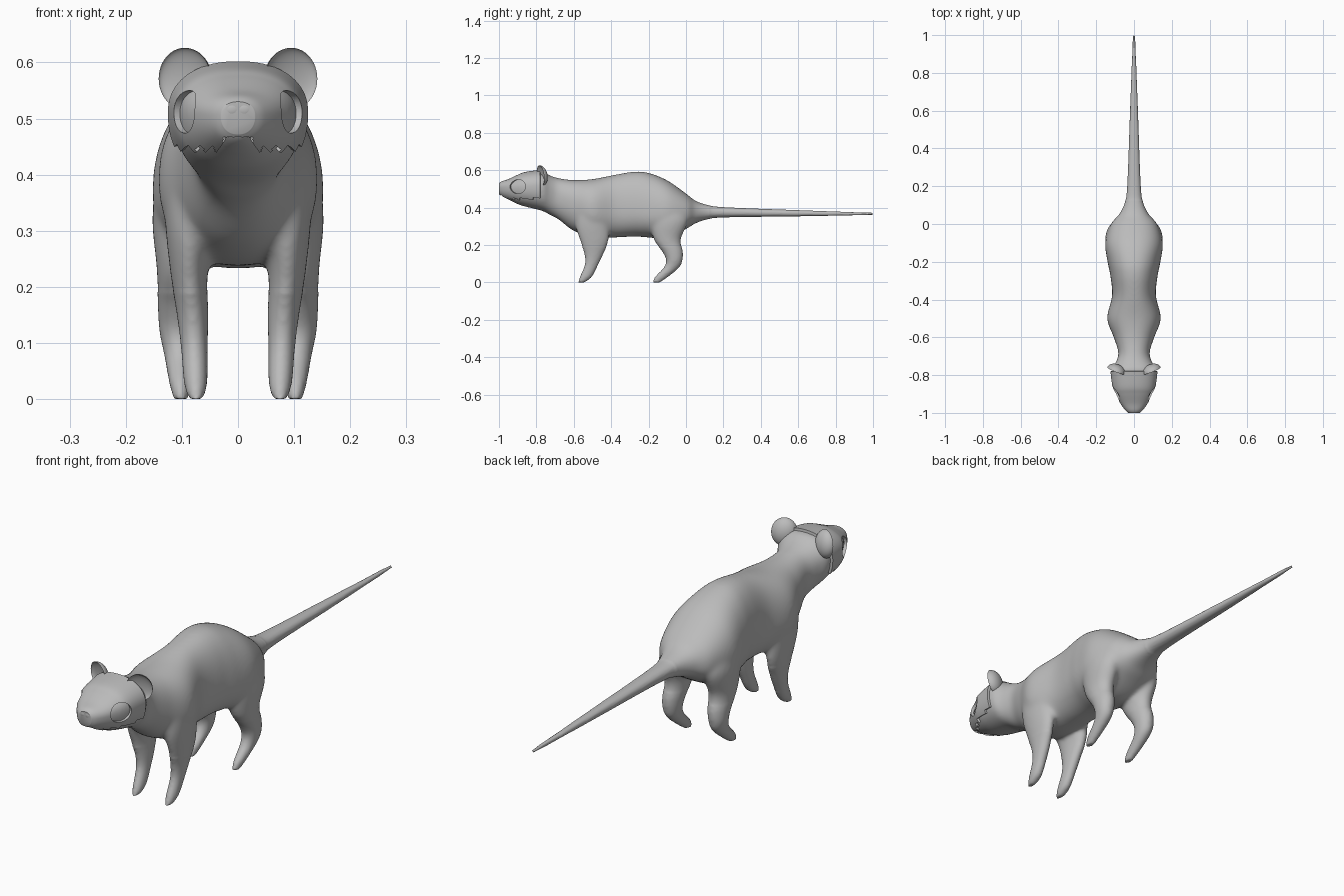
import bpy, bmesh, math
from mathutils import Vector

if "Cube" in bpy.data.objects:
    bpy.data.objects.remove(bpy.data.objects["Cube"])

fur = bpy.data.materials.new("plain grey")
fur.diffuse_color = (0.5, 0.5, 0.5, 1)
fur.use_nodes = True
fur.node_tree.nodes["Principled BSDF"].inputs["Base Color"].default_value = fur.diffuse_color


def spline(pts, steps):
    """Smooth (Catmull-Rom) interpolation of rows of numbers."""
    out = []
    for i in range(len(pts) - 1):
        a, b, c, d = (pts[max(i - 1, 0)], pts[i], pts[i + 1], pts[min(i + 2, len(pts) - 1)])
        for k in range(steps):
            t = k / steps
            out.append([0.5 * (2 * q + (r - p) * t + (2 * p - 5 * q + 4 * r - s) * t * t
                               + (3 * q - p - 3 * r + s) * t ** 3)
                        for p, q, r, s in zip(a, b, c, d)])
    return out + [list(pts[-1])]


def loft(bm, rings):
    """Skin closed rings of points and cap both ends."""
    rows = [[bm.verts.new(p) for p in r] for r in rings]
    n = len(rows[0])
    for a, b in zip(rows, rows[1:]):
        for i in range(n):
            bm.faces.new((a[i], a[(i + 1) % n], b[(i + 1) % n], b[i]))
    bm.faces.new(rows[0])
    bm.faces.new(rows[-1])


def body_ring(y, w, top, bot, mid, n=48):
    pts = []
    for i in range(n):
        c, s = math.cos(math.tau * i / n), math.sin(math.tau * i / n)
        h = top - mid if s > 0 else mid - bot
        e = 0.9
        pts.append((w * math.copysign(abs(c) ** e, c), y, mid + h * math.copysign(abs(s) ** e, s)))
    return pts


def leg_ring(side, z, cx, cy, rx, ry, n=28):
    return [(side * (cx + rx * math.cos(math.tau * i / n)), cy + ry * math.sin(math.tau * i / n), z)
            for i in range(n)]


def make(name, bm):
    bmesh.ops.recalc_face_normals(bm, faces=bm.faces)
    me = bpy.data.meshes.new(name)
    bm.to_mesh(me)
    bm.free()
    me.materials.append(fur)
    ob = bpy.data.objects.new(name, me)
    bpy.context.collection.objects.link(ob)
    return ob


def apply_mod(ob, kind, **props):
    mod = ob.modifiers.new(kind, kind)
    for k, v in props.items():
        setattr(mod, k, v)
    bpy.context.view_layer.objects.active = ob
    bpy.ops.object.modifier_apply(modifier=mod.name)


def ellipsoid(bm, centre, scale):
    vs = bmesh.ops.create_uvsphere(bm, u_segments=40, v_segments=24, radius=1)["verts"]
    for v in vs:
        v.co = Vector(centre) + Vector([a * b for a, b in zip(v.co, scale)])


# stations: y, half width, top, bottom, height of the widest line
head = [(-1.0, .03, .53, .472, .505), (-.985, .047, .54, .457, .505), (-.95, .072, .552, .438, .508),
        (-.90, .1, .575, .415, .51), (-.86, .114, .59, .403, .51), (-.78, .125, .602, .383, .51)]
trunk = [(-.73, .095, .572, .362, .49), (-.68, .083, .557, .335, .46), (-.60, .107, .547, .275, .42),
         (-.50, .142, .552, .24, .39), (-.38, .116, .575, .24, .38), (-.275, .125, .592, .245, .38),
         (-.20, .14, .585, .24, .37), (-.10, .152, .545, .235, .37), (0, .122, .475, .285, .37),
         (.05, .08, .437, .315, .37), (.11, .051, .416, .335, .375), (.2, .036, .402, .347, .375),
         (.6, .021, .386, .353, .37), (1.0, .006, .372, .36, .366)]
# leg stations: z, centre x, centre y, half width, half depth
front_leg = [(.40, .085, -.50, .05, .09), (.30, .086, -.50, .043, .09), (.22, .087, -.49, .033, .076),
             (.15, .081, -.493, .028, .05), (.095, .078, -.505, .024, .036),
             (.03, .0755, -.535, .021, .032), (.0, .075, -.56, .013, .017)]
rear_leg = [(.42, .085, -.10, .05, .08), (.33, .1, -.09, .053, .1), (.23, .1, -.10, .045, .073),
            (.165, .103, -.072, .04, .055), (.12, .105, -.063, .035, .044), (.08, .104, -.077, .028, .041),
            (.03, .103, -.13, .02, .035), (.0, .102, -.158, .013, .02)]

# body, head core, tail and legs fused into one skin
bm = bmesh.new()
core = [(y + .008, w - .009, t - .009, b, m) for y, w, t, b, m in head]
loft(bm, [body_ring(*s) for s in spline(core + trunk, 8)])
for leg in (front_leg, rear_leg):
    for side in (-1, 1):
        loft(bm, [leg_ring(side, *s) for s in spline(leg, 6)])
body = make("body", bm)
apply_mod(body, "REMESH", mode='VOXEL', voxel_size=0.006)
bm = bmesh.new()
bm.from_mesh(body.data)
for i in range(18):
    vs = [v for v in bm.verts if v.co.y < .12 and (v.co.z > .19 or i < 3)]
    bmesh.ops.smooth_vert(bm, verts=vs, factor=0.5, use_axis_x=True, use_axis_y=True, use_axis_z=True)
bm.to_mesh(body.data)
bm.free()
if not body.data.materials:
    body.data.materials.append(fur)

# face mask: upper shell of the head with a ragged lower edge
bm = bmesh.new()
loft(bm, [body_ring(*s, n=96) for s in spline(head, 8)])
bmesh.ops.recalc_face_normals(bm, faces=bm.faces)
drop = []
for f in bm.faces:
    c = f.calc_center_median()
    jaw = .467 if abs(c.x) < .026 else .446 + .006 * math.sin(abs(c.x) * 300)
    if c.y > -.781 or (c.z < jaw and len(f.verts) == 4):
        drop.append(f)
bmesh.ops.delete(bm, geom=drop, context='FACES')
mask = make("face_mask", bm)
apply_mod(mask, "SOLIDIFY", thickness=.012, offset=-1)

# eye openings
for side in (-1, 1):
    bm = bmesh.new()
    bmesh.ops.create_cone(bm, cap_ends=True, segments=48, radius1=1, radius2=1, depth=1)
    n = Vector((side * .9, -.43, 0)).normalized()
    t = Vector((n.y, -n.x, 0))
    for v in bm.verts:
        v.co = Vector((side * .092, -.898, .512)) + t * v.co.x * .045 + Vector((0, 0, v.co.y * .038)) + n * v.co.z * .09
    cutter = make("eye_cutter", bm)
    cutter.hide_render = True
    apply_mod(mask, "BOOLEAN", operation='DIFFERENCE', object=cutter, solver='EXACT')
    bpy.data.objects.remove(cutter)

# nose: two small lobes
bm = bmesh.new()
for side in (-1, 1):
    ellipsoid(bm, (side * .011, -.996, .516), (.014, .005, .012))
nose = make("nose", bm)

# cupped round ears
parts = [body, mask, nose]
for side, label in ((-1, "left"), (1, "right")):
    bm = bmesh.new()
    ellipsoid(bm, (0, 0, 0), (1, 1, 1))
    a = side * math.radians(22)
    for v in bm.verts:
        x, y, z = v.co
        y = y if y > 0 else -.45 * y
        x, y, z = x * .05, y * .036, z * .055
        v.co = (side * .095 + x * math.cos(a) - y * math.sin(a),
                -.778 + x * math.sin(a) + y * math.cos(a) - z * .12, .571 + z)
    parts.append(make(label + "_ear", bm))

for ob in parts:
    bpy.ops.object.select_all(action='DESELECT')
    ob.select_set(True)
    bpy.context.view_layer.objects.active = ob
    bpy.ops.object.shade_smooth_by_angle(angle=math.radians(180 if ob is body else 45))
